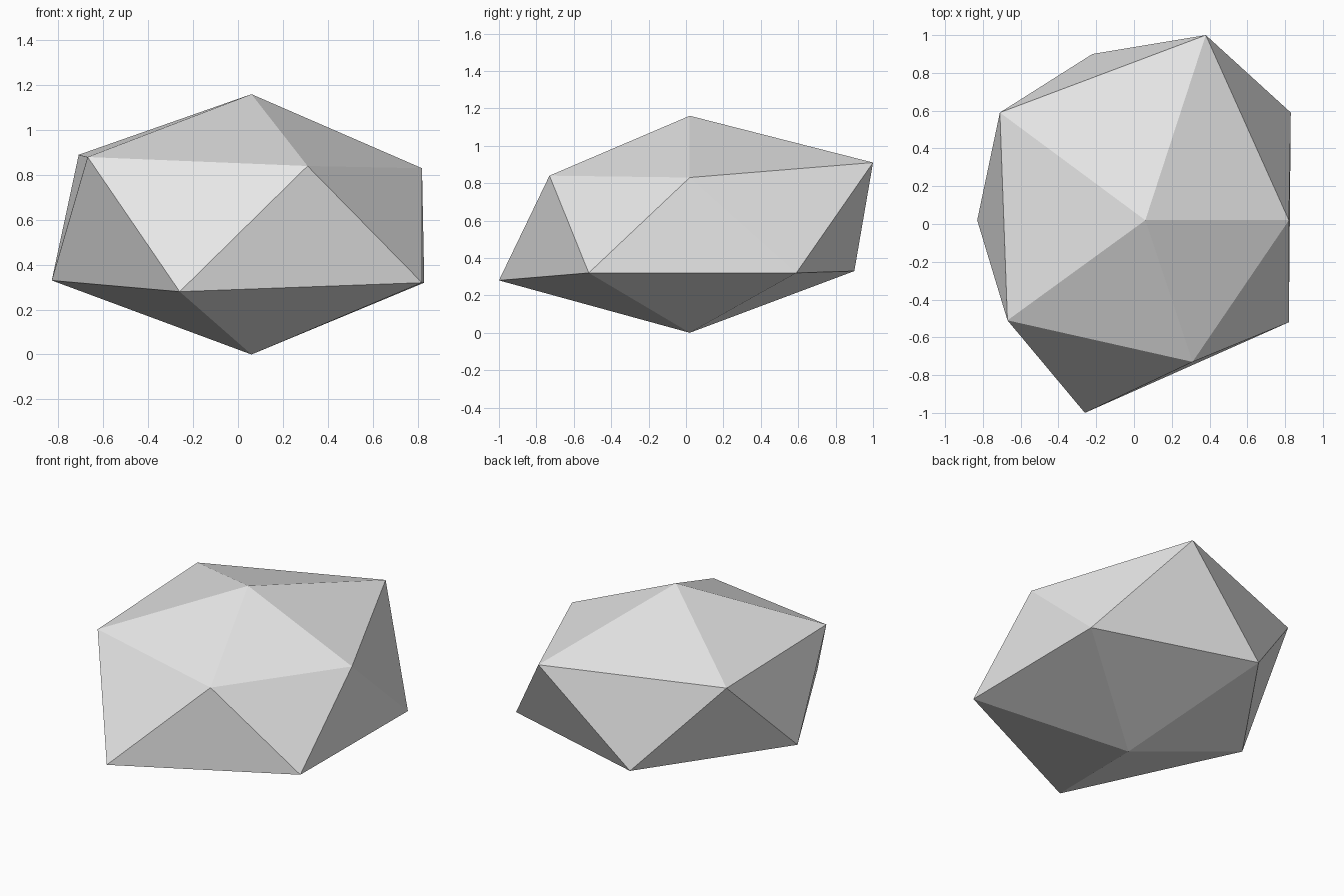
import bpy
import bmesh

cube = bpy.data.objects.get("Cube")
if cube:
    bpy.data.objects.remove(cube, do_unlink=True)

# Plain grey stone
stone = bpy.data.materials.new("stone_grey")
stone.use_nodes = True
grey = (0.8, 0.8, 0.8, 1)
stone.diffuse_color = grey
stone.node_tree.nodes["Principled BSDF"].inputs["Base Color"].default_value = grey

# Uneven twenty-sided rock: two poles and two staggered rings of five corners
upper_ring = [(0.82, 0.02, 0.83), (0.38, 1.0, 0.91), (-0.71, 0.59, 0.89),
              (-0.67, -0.51, 0.88), (0.31, -0.73, 0.84)]
lower_ring = [(0.83, 0.59, 0.32), (-0.22, 0.9, 0.33), (-0.83, 0.02, 0.33),
              (-0.26, -1.0, 0.28), (0.82, -0.52, 0.32)]

bm = bmesh.new()
top = bm.verts.new((0.06, 0.02, 1.16))
bottom = bm.verts.new((0.06, 0.02, 0))
upper = [bm.verts.new(p) for p in upper_ring]
lower = [bm.verts.new(p) for p in lower_ring]

# Cap, zigzag belt and base
count = len(upper)
for i in range(count):
    j = (i + 1) % count
    bm.faces.new((top, upper[i], upper[j]))
    bm.faces.new((upper[i], lower[i], upper[j]))
    bm.faces.new((lower[i], lower[j], upper[j]))
    bm.faces.new((bottom, lower[j], lower[i]))
bmesh.ops.recalc_face_normals(bm, faces=bm.faces)

mesh = bpy.data.meshes.new("rock")
bm.to_mesh(mesh)
bm.free()
mesh.materials.append(stone)
rock = bpy.data.objects.new("rock", mesh)
bpy.context.scene.collection.objects.link(rock)
